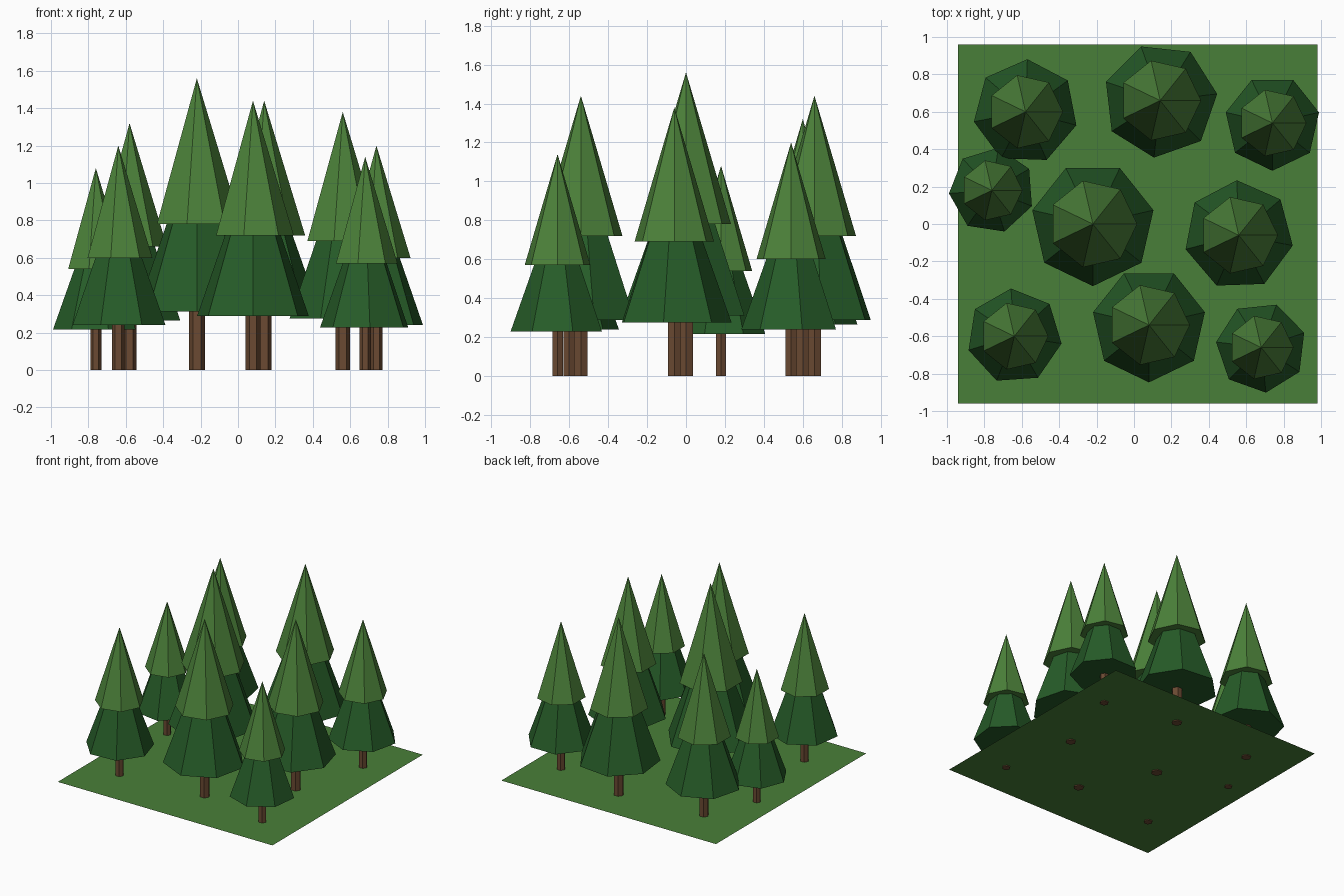
import bpy
import math

cube = bpy.data.objects.get("Cube")
if cube:
    bpy.data.objects.remove(cube, do_unlink=True)


def material(name, r, g, b):
    """Flat material from 0-255 display values, stored as linear."""
    color = [((c / 255 + 0.055) / 1.055) ** 2.4 for c in (r, g, b)] + [1]
    mat = bpy.data.materials.new(name)
    mat.use_nodes = True
    mat.diffuse_color = color
    bsdf = mat.node_tree.nodes["Principled BSDF"]
    bsdf.inputs["Base Color"].default_value = color
    bsdf.inputs["Roughness"].default_value = 0.9
    return mat


bark = material("bark_brown", 107, 74, 50)
dark_needles = material("dark_needle_green", 38, 92, 40)
light_needles = material("light_needle_green", 76, 130, 58)
grass = material("grass_green", 73, 127, 56)


def tapered(name, sides, r_base, r_top, z0, z1, x, y, angle, mat):
    """Upright prism or cone whose first corner points along angle (degrees)."""
    bpy.ops.mesh.primitive_cone_add(vertices=sides, radius1=r_base, radius2=r_top,
                                    depth=z1 - z0, location=(x, y, (z0 + z1) / 2))
    obj = bpy.context.object
    obj.name = name
    # the primitive's first corner lies on +y
    obj.rotation_euler.z = math.radians(angle - 90)
    obj.data.materials.append(mat)
    return obj


def tree(label, x, y, h, turn):
    """Trunk and two foliage tiers, all proportional to the height."""
    tapered(label + "_trunk", 6, 0.0275 * h, 0.0275 * h, 0, 0.25 * h, x, y, 0, bark)
    tapered(label + "_lower_foliage", 7, 0.213 * h, 0, 0.2 * h, 0.8 * h, x, y, turn, dark_needles)
    tapered(label + "_upper_foliage", 7, 0.152 * h, 0, 0.5 * h, h, x, y, 0, light_needles)


# Ground sheet
bpy.ops.mesh.primitive_plane_add(size=1.92, location=(0.02, 0, 0.008))
ground = bpy.context.object
ground.name = "ground"
ground.data.materials.append(grass)

# Trees: x, y, height, turn of the lower foliage
trees = {
    "back_right_tree": (-0.58, 0.60, 1.32, 88),
    "back_middle_tree": (0.14, 0.66, 1.44, 109.5),
    "back_left_tree": (0.74, 0.54, 1.20, 270),
    "small_right_tree": (-0.76, 0.18, 1.08, 287),
    "centre_tree": (-0.22, 0.00, 1.56, 270),
    "left_tree": (0.56, -0.06, 1.38, 92),
    "front_right_tree": (-0.64, -0.60, 1.20, 94),
    "front_middle_tree": (0.08, -0.54, 1.44, 270),
    "front_left_tree": (0.68, -0.66, 1.14, 276),
}
for label, (x, y, h, turn) in trees.items():
    tree(label, x, y, h, turn)
